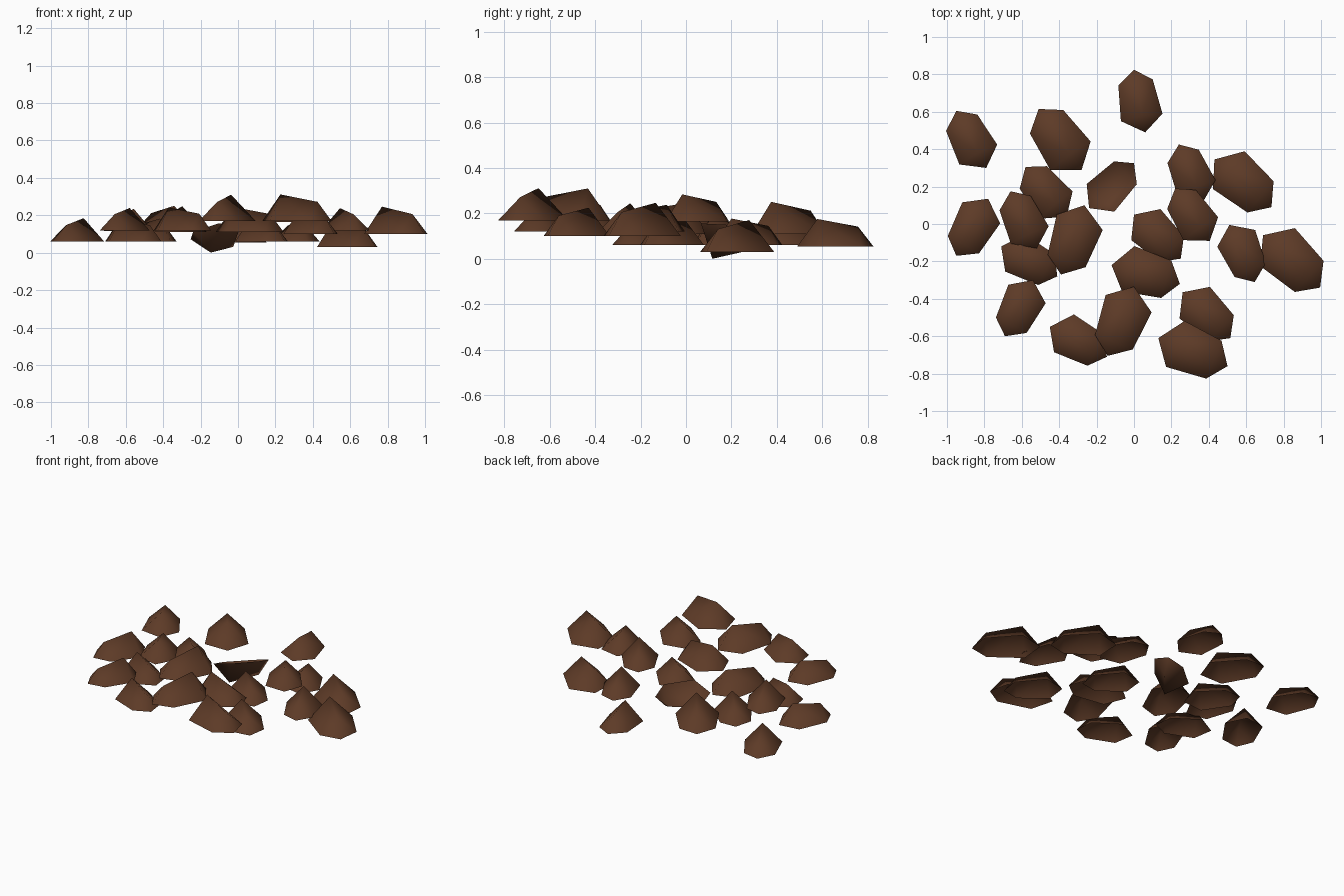
import bpy, bmesh, math
from mathutils import Matrix, Vector

if "Cube" in bpy.data.objects:
    bpy.data.objects.remove(bpy.data.objects["Cube"])

brown = bpy.data.materials.new("dark brown")
brown.diffuse_color = (0.11, 0.043, 0.02, 1)
brown.use_nodes = True
brown.node_tree.nodes["Principled BSDF"].inputs["Base Color"].default_value = brown.diffuse_color

# One chunk along its long axis: (side, along, height) with length 0.34
RIM = [(0, .168, 0), (.088, .10, 0), (.107, -.087, 0),
       (0, -.168, 0), (-.116, -.087, 0), (-.096, .10, 0)]
RIDGE = [(0, -.08, .119), (0, .10, .086)]

# Low end x, y, steep end x, y, height of the open base
CHUNKS = [
    (0, .825, .06, .49, .055), (-.95, .605, -.79, .30, .06),
    (-.95, -.17, -.78, .135, .06), (.50, -.76, .13, -.61, .17),
    (-.51, .615, -.28, .29, .11), (-.58, .305, -.36, .04, .06),
    (-.66, .175, -.52, -.13, .115), (-.41, -.28, -.71, -.12, .06),
    (-.39, -.27, -.265, .10, .11), (.24, .425, .37, .12, .06),
    (.735, .09, .43, .345, .03), (.22, .19, .405, -.09, .165),
    (.25, -.185, 0, .05, .06), (.245, -.32, -.12, -.22, .11),
    (.645, -.31, .51, -.005, .12), (.995, -.34, .69, -.06, .10),
    (.515, -.61, .26, -.365, .10), (-.14, -.705, 0, -.335, .17),
    (-.145, -.71, -.45, -.55, .12), (-.69, -.60, -.54, -.30, .12),
]


def chunk(name, x1, y1, x2, y2, base, roll=0):
    head, tail = Vector((x1, y1)), Vector((x2, y2))
    mid, axis = (head + tail) / 2, head - tail
    bm = bmesh.new()
    for p in RIM + RIDGE:
        bm.verts.new(p)
    bmesh.ops.convex_hull(bm, input=list(bm.verts))
    bmesh.ops.recalc_face_normals(bm, faces=list(bm.faces))
    # Open the underside to leave a hollow shell
    under = [f for f in bm.faces if all(v.co.z < .001 for v in f.verts)]
    bmesh.ops.delete(bm, geom=under, context='FACES')
    for f in bm.faces:
        f.smooth = True
    mesh = bpy.data.meshes.new(name)
    turn = Matrix.Rotation(math.atan2(axis.y, axis.x) - math.pi / 2, 4, 'Z')
    bm.transform(Matrix.Translation((mid.x, mid.y, base)) @ turn
                 @ Matrix.Scale(axis.length / .336, 4)
                 @ Matrix.Rotation(math.radians(roll), 4, 'Y'))
    bm.to_mesh(mesh)
    bm.free()
    mesh.materials.append(brown)
    bpy.context.collection.objects.link(bpy.data.objects.new(name, mesh))


for i, c in enumerate(CHUNKS):
    chunk(f"chunk_{i + 1}", *c)
# One chunk lies upside down, leaning to one side
chunk("upturned_chunk", 0, .325, -.24, .085, .112, roll=158)
